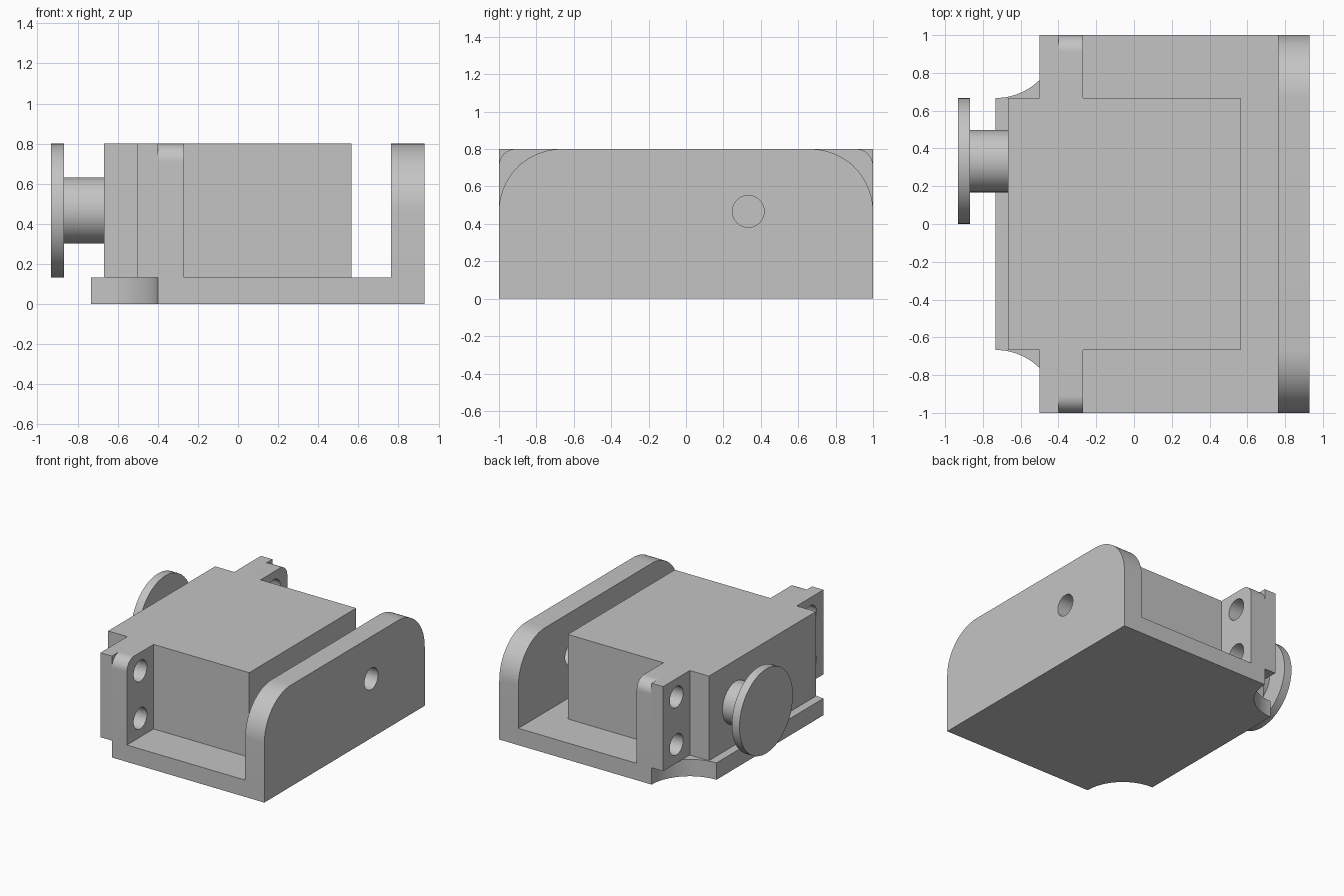
import bpy, bmesh, math
from mathutils import Matrix, Vector

cube = bpy.data.objects.get("Cube")
if cube:
    bpy.data.objects.remove(cube, do_unlink=True)

GREY = (0.55, 0.55, 0.55, 1)
grey = bpy.data.materials.new("plain grey")
grey.use_nodes = True
grey.diffuse_color = GREY
grey.node_tree.nodes["Principled BSDF"].inputs["Base Color"].default_value = GREY


def arc(cx, cy, r, start, end, steps=20):
    angles = [math.radians(start + (end - start) * i / steps) for i in range(steps + 1)]
    return [(cx + r * math.cos(a), cy + r * math.sin(a)) for a in angles]


def prism(name, profile, low, high, axis="x"):
    """Extrude a closed profile (yz for axis x, xy for axis z) from low to high."""
    bm = bmesh.new()
    place = (lambda p: (low, *p)) if axis == "x" else (lambda p: (*p, low))
    face = bm.faces.new([bm.verts.new(place(p)) for p in profile])
    move = Vector((high - low, 0, 0)) if axis == "x" else Vector((0, 0, high - low))
    top = bmesh.ops.extrude_face_region(bm, geom=[face])["geom"]
    bmesh.ops.translate(bm, vec=move, verts=[v for v in top if isinstance(v, bmesh.types.BMVert)])
    bmesh.ops.recalc_face_normals(bm, faces=bm.faces)
    mesh = bpy.data.meshes.new(name)
    bm.to_mesh(mesh)
    bm.free()
    mesh.materials.append(grey)
    obj = bpy.data.objects.new(name, mesh)
    bpy.context.collection.objects.link(obj)
    return obj


def rect(y1, y2, z1, z2):
    return [(y1, z1), (y2, z1), (y2, z2), (y1, z2)]


def disc(name, y, z, r, low, high):
    return prism(name, arc(y, z, r, 0, 360, 48)[:-1], low, high)


def drill(obj, y, z, r):
    """Cut a round hole along x right through a part."""
    cutter = disc("hole_cutter", y, z, r, -2, 2)
    cutter.hide_render = True
    mod = obj.modifiers.new("hole", "BOOLEAN")
    mod.operation, mod.solver, mod.object = "DIFFERENCE", "EXACT", cutter
    bpy.context.view_layer.objects.active = obj
    bpy.ops.object.modifier_apply(modifier=mod.name)
    bpy.data.objects.remove(cutter, do_unlink=True)


FLOOR, TOP, BODY = 0.133, 0.8, 0.667
AXLE_Y, AXLE_Z = 0.333, 0.467
parts = []

# Base plate with scooped corners
outline = [(0.93, -1), (0.93, 1)]
outline += arc(-0.733, 1, 0.333, 0, -90)
outline += arc(-0.733, -1, 0.333, 90, 0)
parts.append(prism("base_plate", outline, 0, FLOOR, "z"))

# Rounded end wall with pivot hole
R = 0.333
profile = [(-1, FLOOR), (1, FLOOR)] + arc(1 - R, TOP - R, R, 0, 90) + arc(R - 1, TOP - R, R, 90, 180)
wall = prism("end_wall", profile, 0.763, 0.93)
drill(wall, AXLE_Y, AXLE_Z, 0.085)
parts.append(wall)

# Motor body, shaft and round horn
parts.append(prism("motor_body", rect(-BODY, BODY, FLOOR, TOP), -0.667, 0.565))
parts.append(disc("shaft", AXLE_Y, AXLE_Z, 0.165, -0.867, -0.667))
parts.append(disc("round_horn", AXLE_Y, AXLE_Z, 0.333, -0.933, -0.867))

# Mounting ears and the brackets behind them, each with two screw holes
for side, label in ((1, "back"), (-1, "front")):
    ear = prism(label + "_ear", rect(side * BODY, side, FLOOR, TOP), -0.5, -0.4)
    r = 0.09
    corner = [(side * y, z) for y, z in arc(1 - r, TOP - r, r, 0, 90)]
    bracket = prism(label + "_bracket",
                    [(side * BODY, FLOOR), (side, FLOOR)] + corner + [(side * BODY, TOP)], -0.4, -0.27)
    for part in (ear, bracket):
        for z in (0.28, 0.655):
            drill(part, side * 0.833, z, 0.083)
        parts.append(part)

# Smooth the curved surfaces and keep the edges sharp
bpy.ops.object.select_all(action="DESELECT")
for part in parts:
    part.select_set(True)
bpy.context.view_layer.objects.active = parts[0]
bpy.ops.object.shade_smooth_by_angle(angle=math.radians(30))
